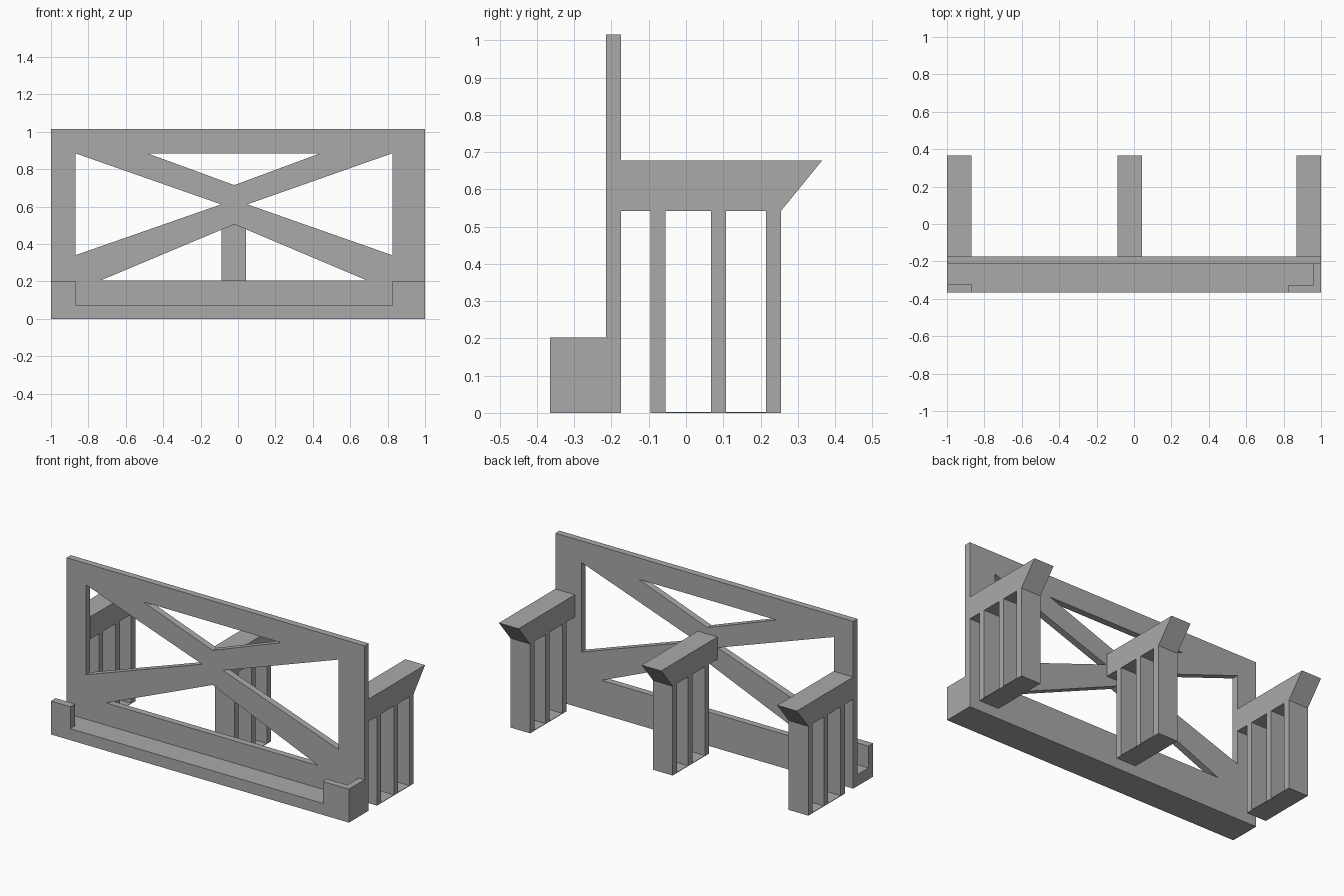
import bpy
import bmesh
from math import pi

cube = bpy.data.objects.get("Cube")
if cube:
    bpy.data.objects.remove(cube, do_unlink=True)

grey = bpy.data.materials.new("plain_grey")
grey.use_nodes = True
colour = (0.4, 0.4, 0.4, 1)
grey.diffuse_color = colour
grey.node_tree.nodes["Principled BSDF"].inputs["Base Color"].default_value = colour

# Rotations that stand a flat outline up
FACING_FRONT = (pi / 2, 0, 0)
FACING_SIDE = (pi / 2, 0, pi / 2)
LYING_FLAT = (0, 0, 0)


def rect(a0, a1, b0, b1):
    return [(a0, b0), (a1, b0), (a1, b1), (a0, b1)]


def plate(name, outlines, thickness, centre, rotation):
    """Extrude an outline; any further outlines are cut out as holes."""
    curve = bpy.data.curves.new(name, "CURVE")
    curve.dimensions = "2D"
    curve.fill_mode = "BOTH"
    curve.extrude = thickness / 2
    for points in outlines:
        spline = curve.splines.new("POLY")
        spline.points.add(len(points) - 1)
        for p, (a, b) in zip(spline.points, points):
            p.co = (a, b, 0, 1)
        spline.use_cyclic_u = True
    helper = bpy.data.objects.new(name + "_outline", curve)
    bpy.context.scene.collection.objects.link(helper)
    mesh = bpy.data.meshes.new_from_object(
        helper.evaluated_get(bpy.context.evaluated_depsgraph_get()))
    bpy.data.objects.remove(helper, do_unlink=True)

    # Weld caps to sides and tidy the flat faces
    bm = bmesh.new()
    bm.from_mesh(mesh)
    bmesh.ops.remove_doubles(bm, verts=bm.verts, dist=0.0001)
    bmesh.ops.recalc_face_normals(bm, faces=bm.faces)
    for face in bm.faces:
        face.smooth = False
        face.material_index = 0
    bm.to_mesh(mesh)
    bm.free()

    mesh.name = name
    mesh.materials.clear()
    mesh.materials.append(grey)
    obj = bpy.data.objects.new(name, mesh)
    obj.location = centre
    obj.rotation_euler = rotation
    bpy.context.scene.collection.objects.link(obj)
    return obj


# Upright panel with four triangular openings leaving a cross brace
plate("cross_braced_panel", [
    rect(-1, 1, 0, 1.015),
    [(-0.87, 0.885), (-0.87, 0.34), (-0.09, 0.612)],
    [(0.825, 0.885), (0.825, 0.34), (0.05, 0.612)],
    [(-0.485, 0.885), (0.44, 0.885), (-0.02, 0.715)],
    [(-0.735, 0.205), (0.69, 0.205), (-0.02, 0.505)],
], 0.04, (0, -0.195, 0), FACING_FRONT)

# Front ledge with a stop at each end; one stop wraps round the corner
plate("ledge", [rect(-1, 1, -0.365, -0.215)], 0.07, (0, 0, 0.035), LYING_FLAT)
plate("straight_end_stop", [rect(-1, -0.87, -0.365, -0.32)],
      0.133, (0, 0, 0.1365), LYING_FLAT)
plate("corner_end_stop", [
    [(0.825, -0.365), (1, -0.365), (1, -0.215), (0.96, -0.215),
     (0.96, -0.325), (0.825, -0.325)],
], 0.133, (0, 0, 0.1365), LYING_FLAT)

# Rear supports: overhanging beam, three posts and a thin foot plate
support = [
    [(-0.175, 0.677), (0.365, 0.677), (0.255, 0.542), (0.255, 0),
     (-0.095, 0), (-0.095, 0.542), (-0.175, 0.542)],
    rect(-0.055, 0.067, 0.003, 0.542),
    rect(0.107, 0.215, 0.003, 0.542),
]
for side, x in (("right", -0.934), ("middle", -0.023), ("left", 0.934)):
    plate(side + "_rear_support", support, 0.132, (x, 0, 0), FACING_SIDE)
